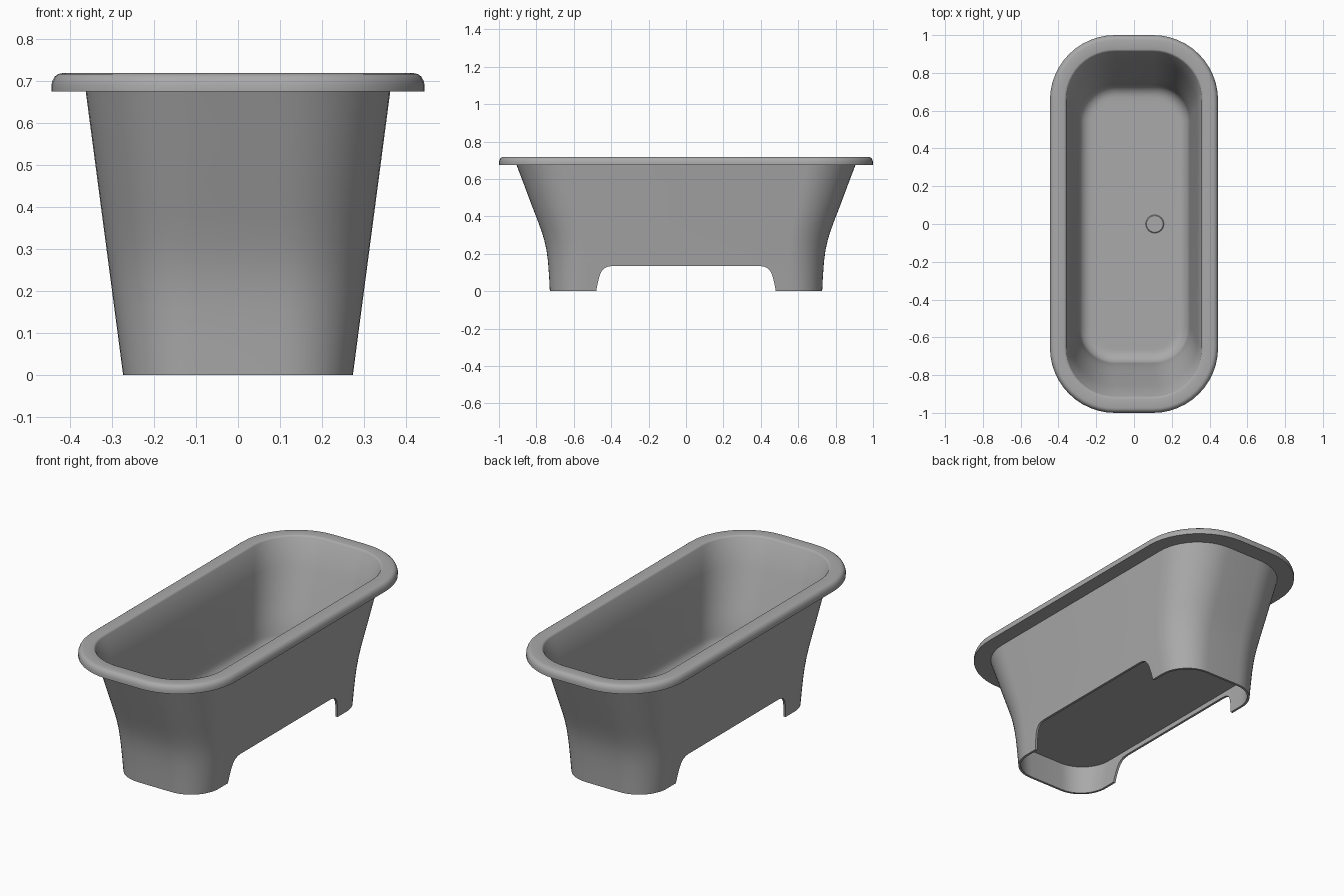
import bpy
import bmesh
import math

cube = bpy.data.objects.get("Cube")
if cube:
    bpy.data.objects.remove(cube, do_unlink=True)


def make_material(name, value):
    mat = bpy.data.materials.new(name)
    mat.use_nodes = True
    colour = (value, value, value, 1)
    mat.diffuse_color = colour
    mat.node_tree.nodes["Principled BSDF"].inputs["Base Color"].default_value = colour
    return mat


grey = make_material("enamel_grey", 0.4)
SEGMENTS = 12


def rounded_ring(bm, hx, hy, radius, z):
    """Loop of vertices around a rounded rectangle."""
    ring = []
    for sx, sy, start in ((1, 1, 0), (-1, 1, 90), (-1, -1, 180), (1, -1, 270)):
        for i in range(SEGMENTS + 1):
            a = math.radians(start + 90 * i / SEGMENTS)
            ring.append(bm.verts.new((sx * (hx - radius) + radius * math.cos(a),
                                      sy * (hy - radius) + radius * math.sin(a), z)))
    return ring


def loft(name, sections):
    """Solid through a list of rounded rectangles, capped at both ends."""
    bm = bmesh.new()
    rings = [rounded_ring(bm, *s) for s in sections]
    n = len(rings[0])
    for a, b in zip(rings, rings[1:]):
        for i in range(n):
            j = (i + 1) % n
            bm.faces.new((a[i], a[j], b[j], b[i]))
    bm.faces.new(rings[0][::-1])
    bm.faces.new(rings[-1])
    bmesh.ops.recalc_face_normals(bm, faces=bm.faces)
    return finish(bm, name)


def finish(bm, name):
    mesh = bpy.data.meshes.new(name)
    bm.to_mesh(mesh)
    bm.free()
    mesh.materials.append(grey)
    obj = bpy.data.objects.new(name, mesh)
    bpy.context.collection.objects.link(obj)
    return obj


def activate(obj):
    bpy.ops.object.select_all(action="DESELECT")
    obj.select_set(True)
    bpy.context.view_layer.objects.active = obj


# Wall outline: (height, half length); width and corner radius grow evenly
WALL = [(0, 0.728), (0.08, 0.732), (0.16, 0.738), (0.22, 0.746), (0.27, 0.757),
        (0.32, 0.772), (0.38, 0.794), (0.46, 0.825), (0.57, 0.866), (0.675, 0.906)]
THICK = 0.013


def wall(z, hy, inset=0.0):
    t = z / 0.675
    return (0.274 + 0.089 * t - inset, hy - inset, 0.17 + 0.09 * t - inset, z)


# Hollow foot skirt and outer wall
sections = [wall(0.165, 0.738, THICK), wall(0, 0.728, THICK)]
sections += [wall(z, hy) for z, hy in WALL]

# Rolled rim: (inset from widest outline, height)
for d, z in ((0, 0.675), (0, 0.692), (0.003, 0.702), (0.008, 0.711),
             (0.016, 0.717), (0.026, 0.719), (0.075, 0.719), (0.082, 0.717), (0.087, 0.711)):
    sections.append((0.445 - d, 1.0 - d, 0.345 - d, z))

# Inner basin wall down to the filleted floor
sections += [wall(z, hy, THICK) for z, hy in reversed(WALL) if 0.25 < z < 0.67]
base = wall(0.24, 0.751, THICK)
for i in range(7):
    a = math.radians(90 * i / 6)
    d = 0.06 * (1 - math.cos(a)) + 0.008 * i / 6
    sections.append((base[0] - d, base[1] - d, base[2] - d, 0.24 - 0.06 * math.sin(a)))
hx, hy, r, z = sections[-1]
sections.append((hx - 0.02, hy - 0.02, r - 0.02, z))
tub = loft("bathtub", sections)

# Arched opening cut through both long sides of the skirt
half = [(0.482, -0.05), (0.48, 0), (0.473, 0.04), (0.463, 0.08), (0.453, 0.104),
        (0.438, 0.122), (0.418, 0.132), (0.39, 0.135)]
outline = half + [(-y, z) for y, z in reversed(half)]
bm = bmesh.new()
face = bm.faces.new([bm.verts.new((-0.5, y, z)) for y, z in outline])
ext = bmesh.ops.extrude_face_region(bm, geom=[face])
bmesh.ops.translate(bm, vec=(1, 0, 0),
                    verts=[v for v in ext["geom"] if isinstance(v, bmesh.types.BMVert)])
bmesh.ops.recalc_face_normals(bm, faces=bm.faces)
cutter = finish(bm, "skirt_cutter")
cutter.hide_render = True

cut = tub.modifiers.new("skirt_opening", "BOOLEAN")
cut.operation = "DIFFERENCE"
cut.solver = "EXACT"
cut.object = cutter
activate(tub)
bpy.ops.object.modifier_apply(modifier=cut.name)
bpy.data.objects.remove(cutter, do_unlink=True)
bpy.ops.object.shade_smooth_by_angle(angle=math.radians(35))

# Shallow drain plate on the floor
bm = bmesh.new()
bmesh.ops.create_cone(bm, cap_ends=True, segments=32, radius1=0.05, radius2=0.044, depth=0.005)
drain = finish(bm, "drain_plate")
drain.location = (0.11, 0, 0.181)
activate(drain)
bpy.ops.object.shade_smooth_by_angle(angle=math.radians(35))
